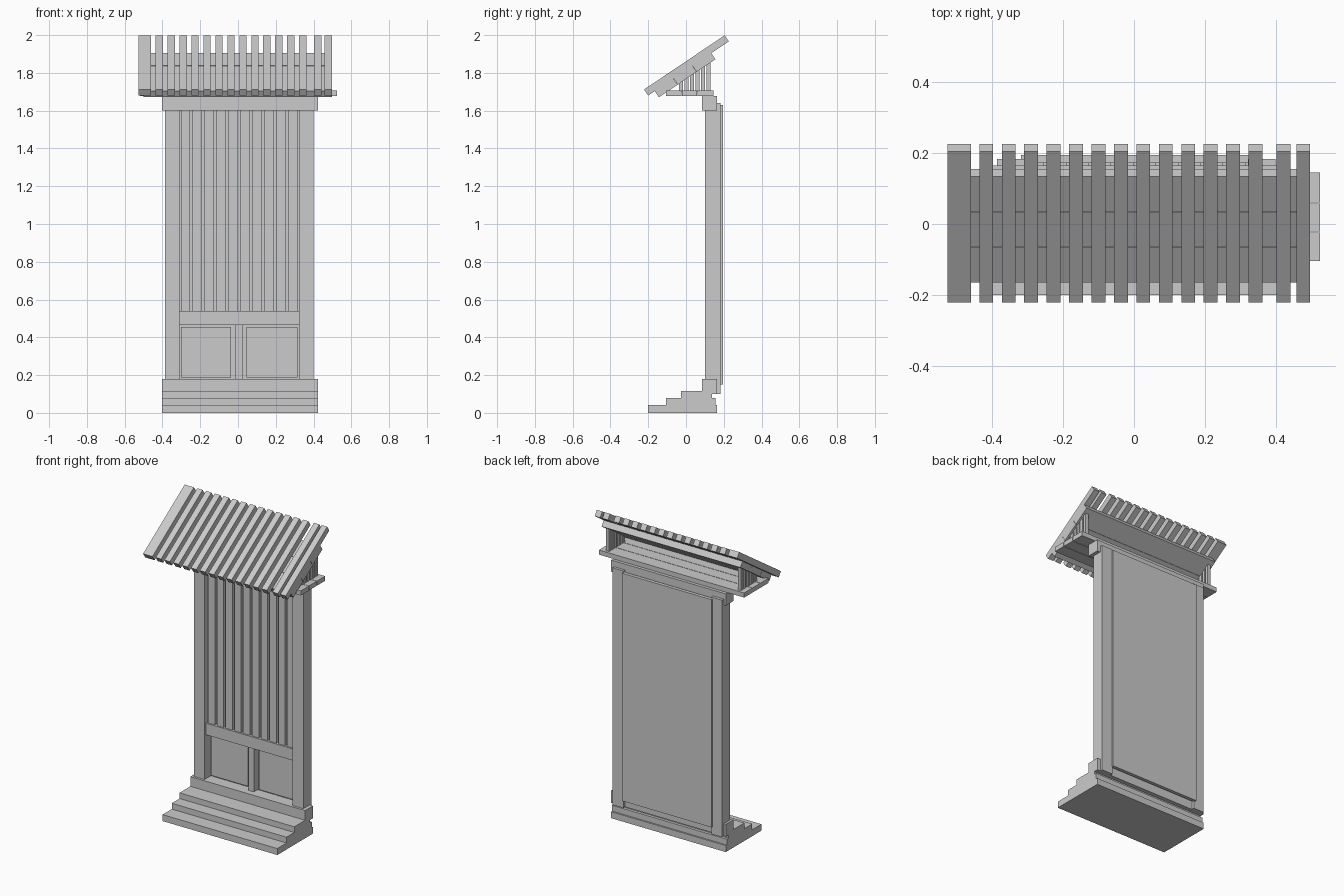
import bpy
from mathutils import Matrix, Vector
from math import atan2

if "Cube" in bpy.data.objects:
    bpy.data.objects.remove(bpy.data.objects["Cube"])


def box(name, x, y, z, matrix=None):
    """Box spanning the (min, max) ranges, optionally placed by a matrix."""
    v = [(a, b, c) for a in x for b in y for c in z]
    f = [(0, 1, 3, 2), (4, 6, 7, 5), (0, 4, 5, 1), (2, 3, 7, 6), (0, 2, 6, 4), (1, 5, 7, 3)]
    me = bpy.data.meshes.new(name)
    me.from_pydata([Vector(p) if matrix is None else matrix @ Vector(p) for p in v], [], f)
    ob = bpy.data.objects.new(name, me)
    bpy.context.collection.objects.link(ob)
    return ob


# Steps
box("step_bottom", (-.402, .423), (-.2, .165), (0, .042))
box("step_middle", (-.402, .423), (-.106, .155), (.042, .08))
box("step_top", (-.402, .423), (-.026, .137), (.08, .117))

# Sill and lintel beams
box("sill_beam", (-.402, .423), (.085, .165), (.1, .18))
box("lintel_beam", (-.402, .423), (.085, .165), (1.602, 1.678))

# Side posts and back board
box("left_post", (-.387, -.31), (.1, .183), (.1, 1.64))
box("right_post", (.322, .4), (.1, .183), (.1, 1.64))
box("back_board", (-.32, .325), (.173, .195), (.15, 1.63))

# Door: vertical slats, rail, stile and raised lower panels
N = 10
pitch = .632 / N
for i in range(N):
    x = -.31 + pitch * (i + .5)
    box("door_slat", (x - .0245, x + .0245), (.125, .174), (.53, 1.61))
box("door_rail", (-.312, .324), (.115, .174), (.465, .54))
box("door_stile", (-.012, .026), (.125, .174), (.17, .47))
box("door_panel_left", (-.302, -.036), (.155, .174), (.188, .456))
box("door_panel_right", (.046, .314), (.155, .174), (.188, .456))

# Canopy floor planks
for y0, y1 in ((-.105, -.024), (-.021, .058), (.061, .145)):
    box("canopy_floor_plank", (-.52, .525), (y0, y1), (1.678, 1.708))

# Tilted roof: local y runs up the slope, local z is its normal
slope = atan2(.2875, .428)
roof = Matrix.Translation((-.2, 0, 0)).to_4x4()
roof = Matrix.Translation((0, -.2, 1.68)) @ Matrix.Rotation(slope, 4, 'X')
length, thick = .514, .039
strips = [(-.527, -.46)] + [(-.437 + .0634 * i, -.398 + .0634 * i) for i in range(13)]
strips += [(.403, .442), (.459, .498)]
for s in strips:
    box("roof_slat", s, (0, length), (0, thick), roof)
for k in range(3):
    box("roof_board", (-.5, .498), (.042 + .1205 * k, .161 + .1205 * k), (-.039, 0), roof)

# Balusters at both ends of the canopy, cut to the roof slope
for x in (-.485, .463):
    for k in range(6):
        y = -.036 + .029 * k
        b = box("canopy_baluster", (x, x + .022), (y, y + .02), (1.7, 1.8))
        for v in b.data.vertices:
            if v.co.z > 1.75:
                v.co.z = 1.68 + (v.co.y + .2) * .2875 / .428 - .042
